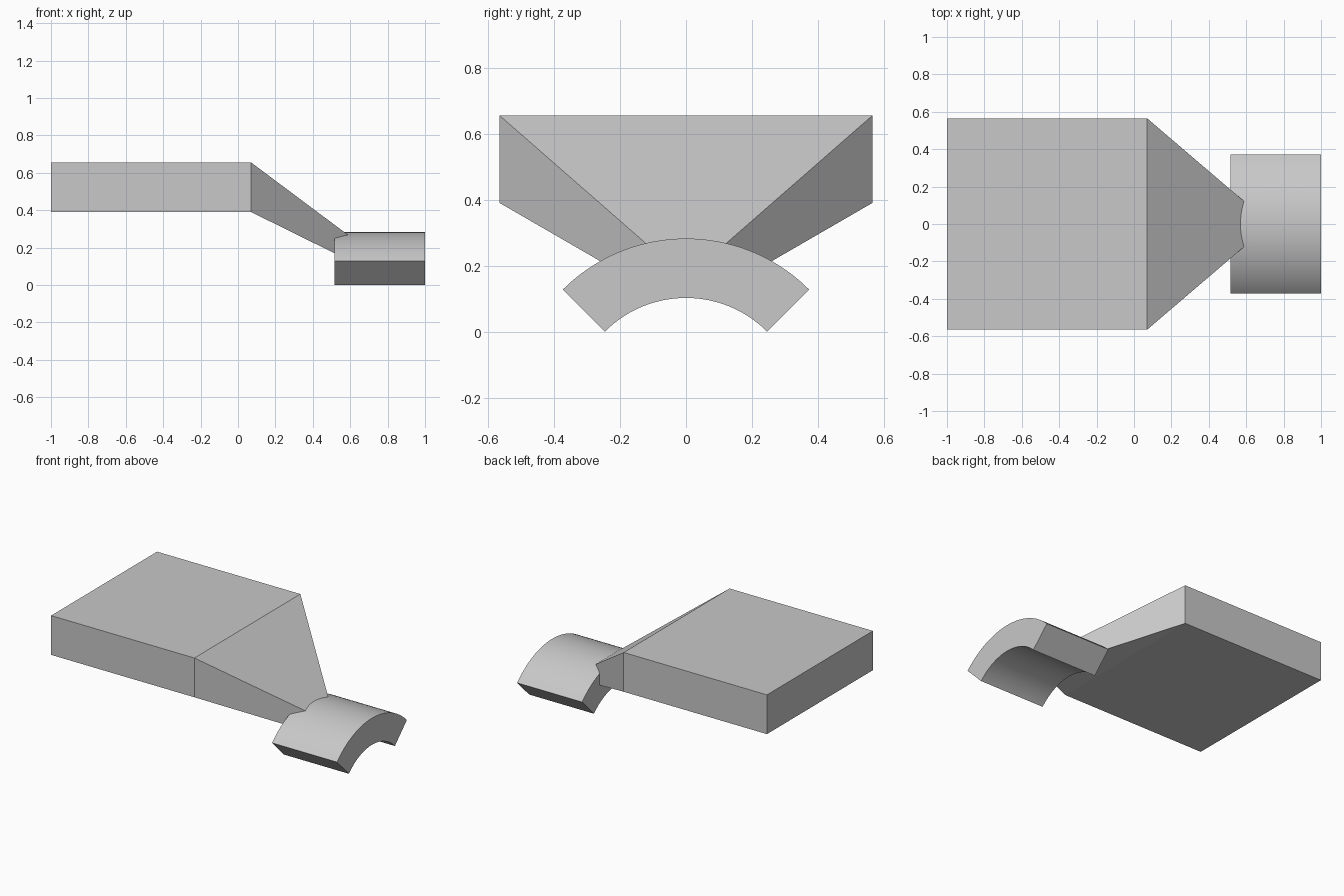
import bpy
import bmesh
from math import sin, cos, radians

cube = bpy.data.objects.get("Cube")
if cube:
    bpy.data.objects.remove(cube)

grey = bpy.data.materials.new("plain_grey")
grey.use_nodes = True
colour = (0.58, 0.58, 0.58, 1)
grey.diffuse_color = colour
grey.node_tree.nodes["Principled BSDF"].inputs["Base Color"].default_value = colour


def loft(name, sections):
    """Skin a closed solid through matching rings of points."""
    bm = bmesh.new()
    rings = [[bm.verts.new(p) for p in ring] for ring in sections]
    n = len(rings[0])
    for a, b in zip(rings, rings[1:]):
        for i in range(n):
            j = (i + 1) % n
            bm.faces.new((a[i], a[j], b[j], b[i]))
    bm.faces.new(rings[0])
    bm.faces.new(rings[-1])
    bmesh.ops.recalc_face_normals(bm, faces=bm.faces)
    mesh = bpy.data.meshes.new(name)
    bm.to_mesh(mesh)
    bm.free()
    mesh.materials.append(grey)
    obj = bpy.data.objects.new(name, mesh)
    bpy.context.collection.objects.link(obj)
    return obj


def rectangle(x, half_width, low, high):
    return [(x, -half_width, low), (x, half_width, low),
            (x, half_width, high), (x, -half_width, high)]


# Flat slab running into a tapered neck that ends inside the saddle
body = loft("slab_and_neck", [
    rectangle(-1, 0.565, 0.39, 0.655),
    rectangle(0.07, 0.565, 0.39, 0.655),
    rectangle(0.6, 0.112, 0.128, 0.259),
])

# Curved saddle: a quarter of a thick tube
STEPS, CENTRE, INNER, OUTER = 48, -0.245, 0.347, 0.527
angles = [radians(-45 + 90 * i / STEPS) for i in range(STEPS + 1)]
profile = [(OUTER * sin(a), CENTRE + OUTER * cos(a)) for a in angles]
profile += [(INNER * sin(a), CENTRE + INNER * cos(a)) for a in reversed(angles)]
saddle = loft("curved_saddle", [[(x, y, z) for y, z in profile] for x in (0.515, 1)])

# Fuse both into one solid
fuse = body.modifiers.new("fuse", 'BOOLEAN')
fuse.operation = 'UNION'
fuse.solver = 'EXACT'
fuse.object = saddle
bpy.ops.object.select_all(action='DESELECT')
body.select_set(True)
bpy.context.view_layer.objects.active = body
bpy.ops.object.modifier_apply(modifier=fuse.name)
bpy.data.objects.remove(saddle)
body.name = "slab_with_saddle"
bpy.ops.object.shade_smooth_by_angle(angle=radians(20))
